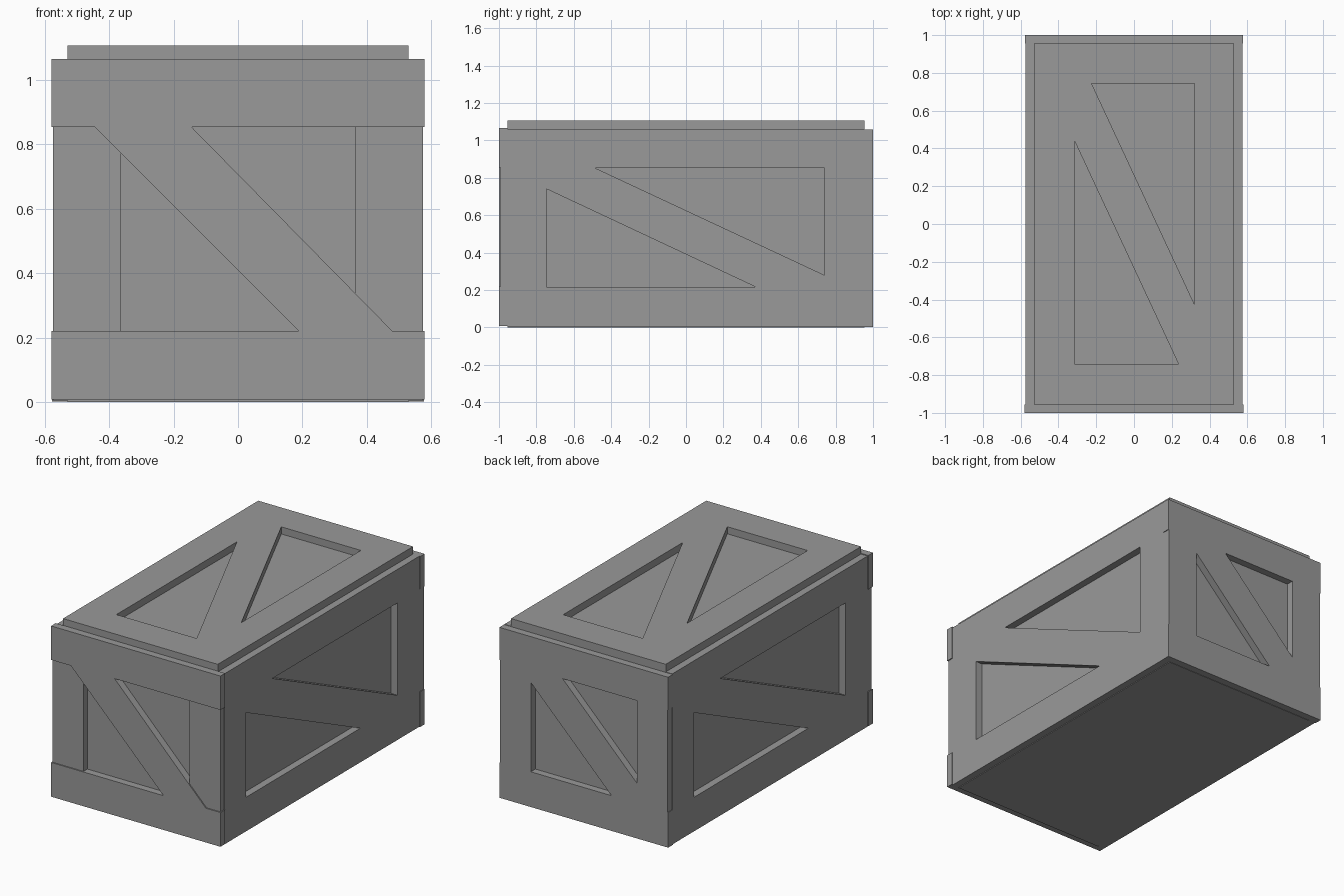
import bpy, bmesh
from mathutils import Matrix, Vector

cube = bpy.data.objects.get("Cube")
if cube:
    bpy.data.objects.remove(cube, do_unlink=True)

grey = bpy.data.materials.new("crate_grey")
grey.use_nodes = True
grey.diffuse_color = (0.32, 0.32, 0.32, 1)
grey.node_tree.nodes["Principled BSDF"].inputs["Base Color"].default_value = grey.diffuse_color

X, Y, Z = Vector((1, 0, 0)), Vector((0, 1, 0)), Vector((0, 0, 1))


def frame(u, v):
    """Panel space: u across, v up, outward normal as depth."""
    return Matrix((u, v, u.cross(v))).transposed()


def plank(name, space, outline, near, far):
    """Extrude a flat outline from depth near to depth far."""
    bm = bmesh.new()
    low = [bm.verts.new(space @ Vector((u, v, near))) for u, v in outline]
    high = [bm.verts.new(space @ Vector((u, v, far))) for u, v in outline]
    bm.faces.new(low[::-1])
    bm.faces.new(high)
    for i in range(len(low)):
        j = (i + 1) % len(low)
        bm.faces.new((low[i], low[j], high[j], high[i]))
    bmesh.ops.recalc_face_normals(bm, faces=bm.faces)
    mesh = bpy.data.meshes.new(name)
    bm.to_mesh(mesh)
    bm.free()
    mesh.materials.append(grey)
    bpy.context.collection.objects.link(bpy.data.objects.new(name, mesh))


def rect(u0, u1, v0, v1):
    return [(u0, v0), (u1, v0), (u1, v1), (u0, v1)]


def panel(name, space, outer, inner, brace, near, far, side=None, post_far=None):
    """Two rails, two posts and a diagonal brace around a recessed field."""
    u0, u1, v0, v1 = outer
    a0, a1, b0, b1 = inner
    side = side or u1
    post_far = post_far or far
    plank(name + "_bottom_rail", space, rect(u0, u1, v0, b0), near, far)
    plank(name + "_top_rail", space, rect(u0, u1, b1, v1), near, far)
    plank(name + "_left_post", space, rect(-side, a0, b0, b1), near, post_far)
    plank(name + "_right_post", space, rect(a1, side, b0, b1), near, post_far)
    plank(name + "_brace", space, brace, near, far)


# Inner box that forms the recessed fields and the base
plank("crate_core", frame(X, Y), rect(-0.53, 0.53, -0.955, 0.955), 0, 1.063)

# End panels
end_field = (-0.363, 0.363, 0.22, 0.855)
long_brace = [(-0.445, 0.855), (0.19, 0.22), (0.48, 0.22), (-0.145, 0.855)]
panel("front", frame(X, Z), (-0.58, 0.58, 0.008, 1.065), end_field,
      long_brace, 0.955, 1.0, side=0.574, post_far=0.993)
back_brace = [(-0.363, 0.855), (-0.363, 0.773), (0.19, 0.22),
              (0.363, 0.22), (0.363, 0.345), (-0.145, 0.855)]
panel("back", frame(-X, Z), (-0.578, 0.578, 0.002, 1.057), end_field,
      back_brace, 0.955, 1.0, side=0.574)

# Long side panels
side_brace = [(-0.745, 0.852), (-0.745, 0.74), (0.375, 0.215),
              (0.74, 0.215), (0.74, 0.28), (-0.485, 0.852)]
for name, across in (("right_side", Y), ("left_side", -Y)):
    panel(name, frame(across, Z), (-0.955, 0.955, 0.004, 1.06),
          (-0.745, 0.74, 0.215, 0.852), side_brace, 0.53, 0.575)

# Lid
lid_brace = [(-0.315, 0.745), (-0.315, 0.44), (0.235, -0.74),
             (0.32, -0.74), (0.32, -0.425), (-0.225, 0.745)]
panel("lid", frame(X, Y), (-0.53, 0.53, -0.955, 0.955),
      (-0.315, 0.32, -0.74, 0.745), lid_brace, 1.063, 1.107)
